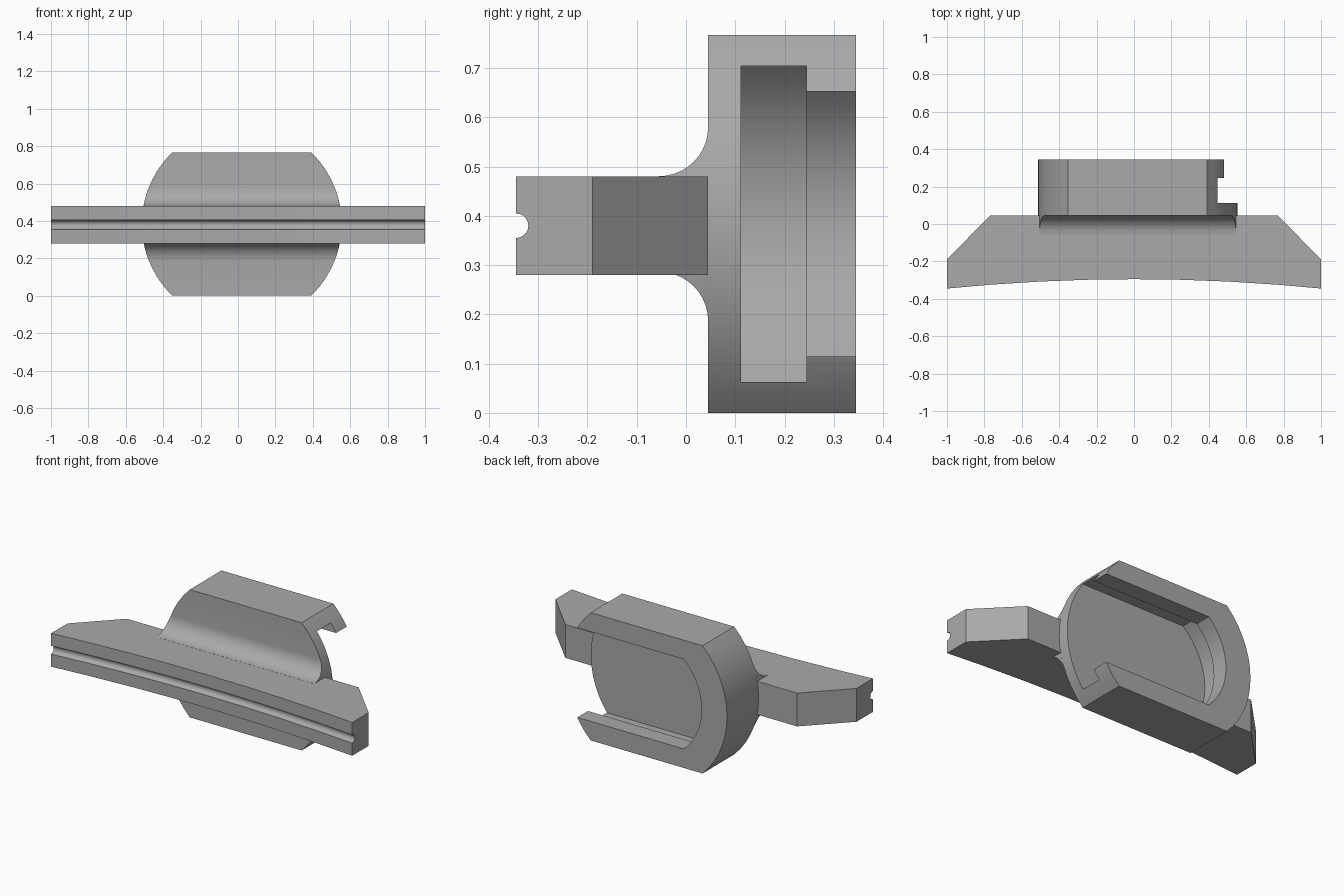
import bpy
import bmesh
from math import asin, cos, sin, pi, sqrt

if "Cube" in bpy.data.objects:
    bpy.data.objects.remove(bpy.data.objects["Cube"])

grey = bpy.data.materials.new("plain grey")
grey.use_nodes = True
grey.diffuse_color = (0.4, 0.4, 0.4, 1)
grey.node_tree.nodes["Principled BSDF"].inputs["Base Color"].default_value = (0.4, 0.4, 0.4, 1)


def loft(name, rings):
    """Closed solid through rings that share one point count."""
    bm = bmesh.new()
    rows = [[bm.verts.new(p) for p in ring] for ring in rings]
    n = len(rows[0])
    for a, b in zip(rows, rows[1:]):
        for i in range(n):
            j = (i + 1) % n
            bm.faces.new((a[i], a[j], b[j], b[i]))
    bm.faces.new(rows[0][::-1])
    bm.faces.new(rows[-1])
    bmesh.ops.recalc_face_normals(bm, faces=bm.faces)
    mesh = bpy.data.meshes.new(name)
    bm.to_mesh(mesh)
    bm.free()
    obj = bpy.data.objects.new(name, mesh)
    bpy.context.collection.objects.link(obj)
    mesh.materials.append(grey)
    return obj


def smooth(obj):
    bpy.ops.object.select_all(action="DESELECT")
    obj.select_set(True)
    bpy.context.view_layer.objects.active = obj
    bpy.ops.object.shade_smooth_by_angle(angle=pi / 6)


# Mounting bar: gently hollow front edge with a half-round groove, clipped back corners
BAR_Z, BAR_HALF, GROOVE = 0.38, 0.1, 0.025


def bar_section(x):
    front = -0.295 - 0.05 * x * x
    back = min(0.045, 0.045 - (abs(x) - 0.77) * 1.02)
    pts = [(back, -BAR_HALF), (front, -BAR_HALF)]
    for k in range(11):
        a = pi * k / 10
        pts.append((front + GROOVE * sin(a), -GROOVE * cos(a)))
    pts += [(front, BAR_HALF), (back, BAR_HALF)]
    return [(x, y, BAR_Z + z) for y, z in pts]


stations = [-1, -0.77, -0.5, -0.25, 0, 0.25, 0.5, 0.77, 1]
bar = loft("mounting_bar", [bar_section(x) for x in stations])
smooth(bar)

# Round holder with flat top and bottom, flaring out of the bar through a fillet
CX, CZ, RADIUS, HALF = 0.02, 0.3835, 0.534, 0.3835
ARC = 14


def flat_disc(y, half):
    top = asin(half / RADIUS)
    right = [-top + 2 * top * k / ARC for k in range(ARC + 1)]
    angles = right + [pi + a for a in right]
    return [(CX + RADIUS * cos(a), y, CZ + RADIUS * sin(a)) for a in angles]


FILLET, FILLET_Y = 0.1, -0.055
rings = []
for k in range(11):
    a = pi / 2 * k / 10
    rings.append(flat_disc(FILLET_Y + FILLET * sin(a), 0.097 + FILLET * (1 - cos(a))))
rings += [flat_disc(0.045, HALF), flat_disc(0.345, HALF)]
holder = loft("holder", rings)


# Undercut slot, open on the left and rounded at the closed end
def slot(y, half, radius):
    top = asin(half / radius)
    pts = [(0.8, y, CZ + half)]
    for k in range(ARC + 1):
        a = pi - top + 2 * top * k / ARC
        pts.append((CX + radius * cos(a), y, CZ + radius * sin(a)))
    return pts + [(0.8, y, CZ - half)]


wide, narrow = (0.321, 0.415), (0.269, 0.365)
cutter = loft("slot_cutter", [slot(0.112, *wide), slot(0.245, *wide),
                              slot(0.245, *narrow), slot(0.5, *narrow)])
cutter.hide_render = True

cut = holder.modifiers.new("slot", "BOOLEAN")
cut.operation = "DIFFERENCE"
cut.solver = "EXACT"
cut.object = cutter
bpy.ops.object.select_all(action="DESELECT")
holder.select_set(True)
bpy.context.view_layer.objects.active = holder
bpy.ops.object.modifier_apply(modifier=cut.name)
bpy.data.objects.remove(cutter)
smooth(holder)
